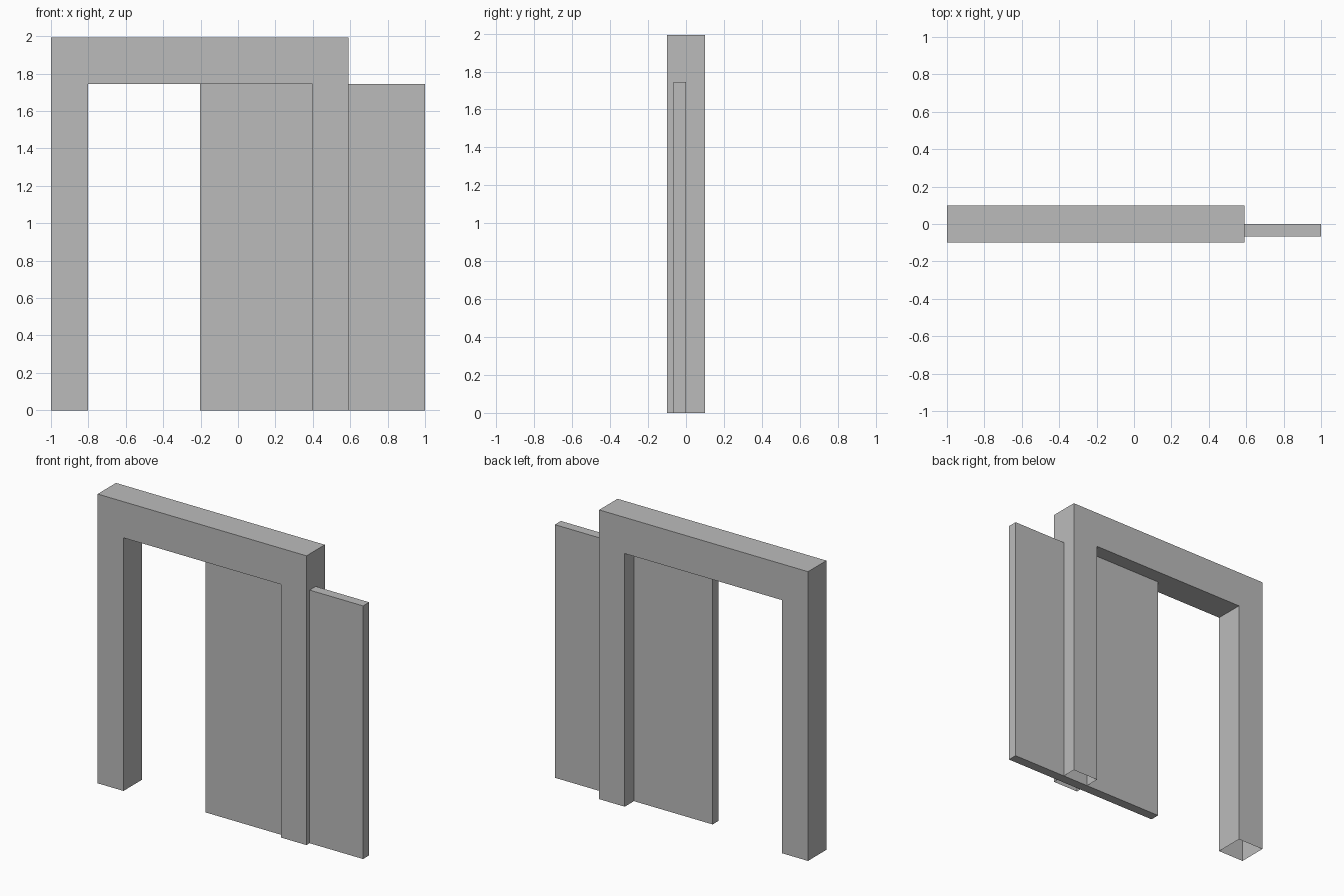
import bpy, bmesh

if "Cube" in bpy.data.objects:
    bpy.data.objects.remove(bpy.data.objects["Cube"])

grey = bpy.data.materials.new("plain grey")
grey.diffuse_color = (0.5, 0.5, 0.5, 1)
grey.use_nodes = True
grey.node_tree.nodes["Principled BSDF"].inputs["Base Color"].default_value = grey.diffuse_color


def extrude_profile(name, points, y0, y1, open_base=False):
    """Extrude an x-z outline along y; optionally leave the floor faces open."""
    bm = bmesh.new()
    face = bm.faces.new([bm.verts.new((x, y0, z)) for x, z in points])
    ext = bmesh.ops.extrude_face_region(bm, geom=[face], use_keep_orig=True)
    verts = [g for g in ext["geom"] if isinstance(g, bmesh.types.BMVert)]
    bmesh.ops.translate(bm, verts=verts, vec=(0, y1 - y0, 0))
    bmesh.ops.recalc_face_normals(bm, faces=bm.faces)
    if open_base:
        base = [f for f in bm.faces if all(v.co.z < 0.001 for v in f.verts)]
        bmesh.ops.delete(bm, geom=base, context="FACES_ONLY")
    mesh = bpy.data.meshes.new(name)
    bm.to_mesh(mesh)
    bm.free()
    mesh.materials.append(grey)
    obj = bpy.data.objects.new(name, mesh)
    bpy.context.collection.objects.link(obj)
    return obj


# Door frame: hollow arch, open under both posts
extrude_profile("door_frame", [
    (-1, 0), (-1, 1.993), (0.592, 1.993), (0.592, 0),
    (0.397, 0), (0.397, 1.744), (-0.803, 1.744), (-0.803, 0),
], -0.1, 0.1, open_base=True)

# Sliding door panel: passes through the right post
extrude_profile("sliding_door", [
    (-0.203, 0), (1, 0), (1, 1.744), (-0.203, 1.744),
], -0.066, 0)
